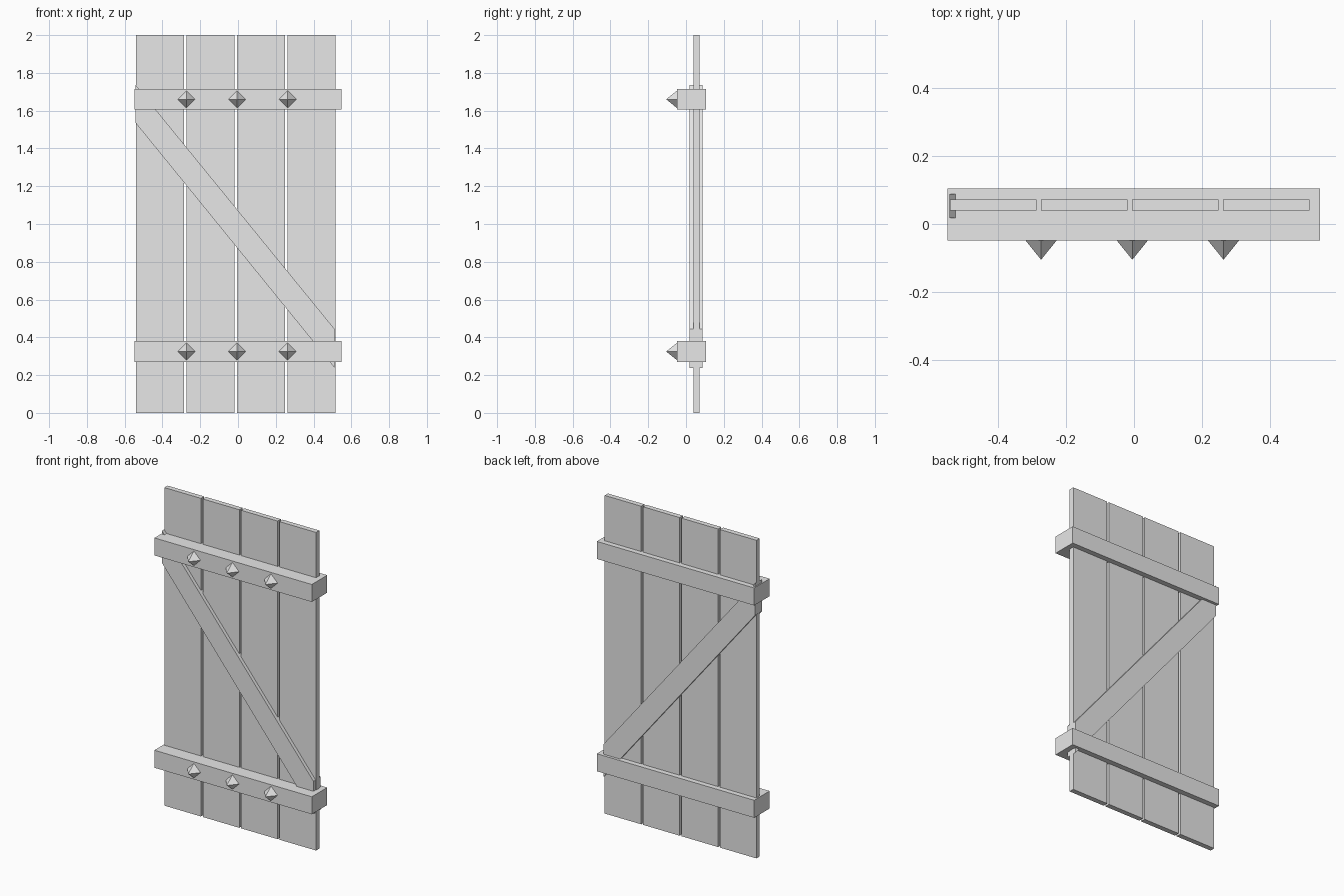
import bpy, bmesh
from mathutils import Vector

cube = bpy.data.objects.get("Cube")
if cube:
    bpy.data.objects.remove(cube, do_unlink=True)

grey = bpy.data.materials.new("plain_grey")
grey.use_nodes = True
grey.diffuse_color = (0.8, 0.8, 0.8, 1)
grey.node_tree.nodes["Principled BSDF"].inputs["Base Color"].default_value = grey.diffuse_color


def finish(name, bm):
    bmesh.ops.recalc_face_normals(bm, faces=bm.faces)
    mesh = bpy.data.meshes.new(name)
    bm.to_mesh(mesh)
    bm.free()
    mesh.materials.append(grey)
    obj = bpy.data.objects.new(name, mesh)
    bpy.context.collection.objects.link(obj)
    return obj


def slab(name, outline, front, back):
    """Extrude an x-z outline from front to back along y."""
    bm = bmesh.new()
    face = bm.faces.new([bm.verts.new((x, front, z)) for x, z in outline])
    new = bmesh.ops.extrude_face_region(bm, geom=[face])["geom"]
    verts = [v for v in new if isinstance(v, bmesh.types.BMVert)]
    bmesh.ops.translate(bm, verts=verts, vec=(0, back - front, 0))
    return finish(name, bm)


def board(name, x0, x1, z0, z1, front, back):
    return slab(name, [(x0, z0), (x1, z0), (x1, z1), (x0, z1)], front, back)


def stud(name, x, z, base, tip, radius):
    """Four-sided pointed stud facing the front."""
    bm = bmesh.new()
    ring = [bm.verts.new((x + dx * radius, base, z + dz * radius))
            for dx, dz in ((1, 0), (0, 1), (-1, 0), (0, -1))]
    apex = bm.verts.new(Vector((x, tip, z)))
    bm.faces.new(ring)
    for a, b in zip(ring, ring[1:] + ring[:1]):
        bm.faces.new((a, b, apex))
    return finish(name, bm)


# Upright planks
for i in range(4):
    left = -0.54 + i * 0.267
    board(f"plank_{i + 1}", left, left + 0.254, 0, 2, 0.04, 0.072)

# Cross battens, each with three studs
for label, z in (("lower", 0.325), ("upper", 1.66)):
    board(f"{label}_batten", -0.548, 0.547, z - 0.055, z + 0.055, -0.048, 0.105)
    for i in range(3):
        stud(f"{label}_stud_{i + 1}", -0.273 + i * 0.268, z, -0.048, -0.105, 0.046)

# Diagonal brace, showing on both faces of the planks
slab("diagonal_brace",
     [(-0.542, 1.535), (0.512, 0.238), (0.512, 0.443), (-0.542, 1.736)], 0.018, 0.088)
